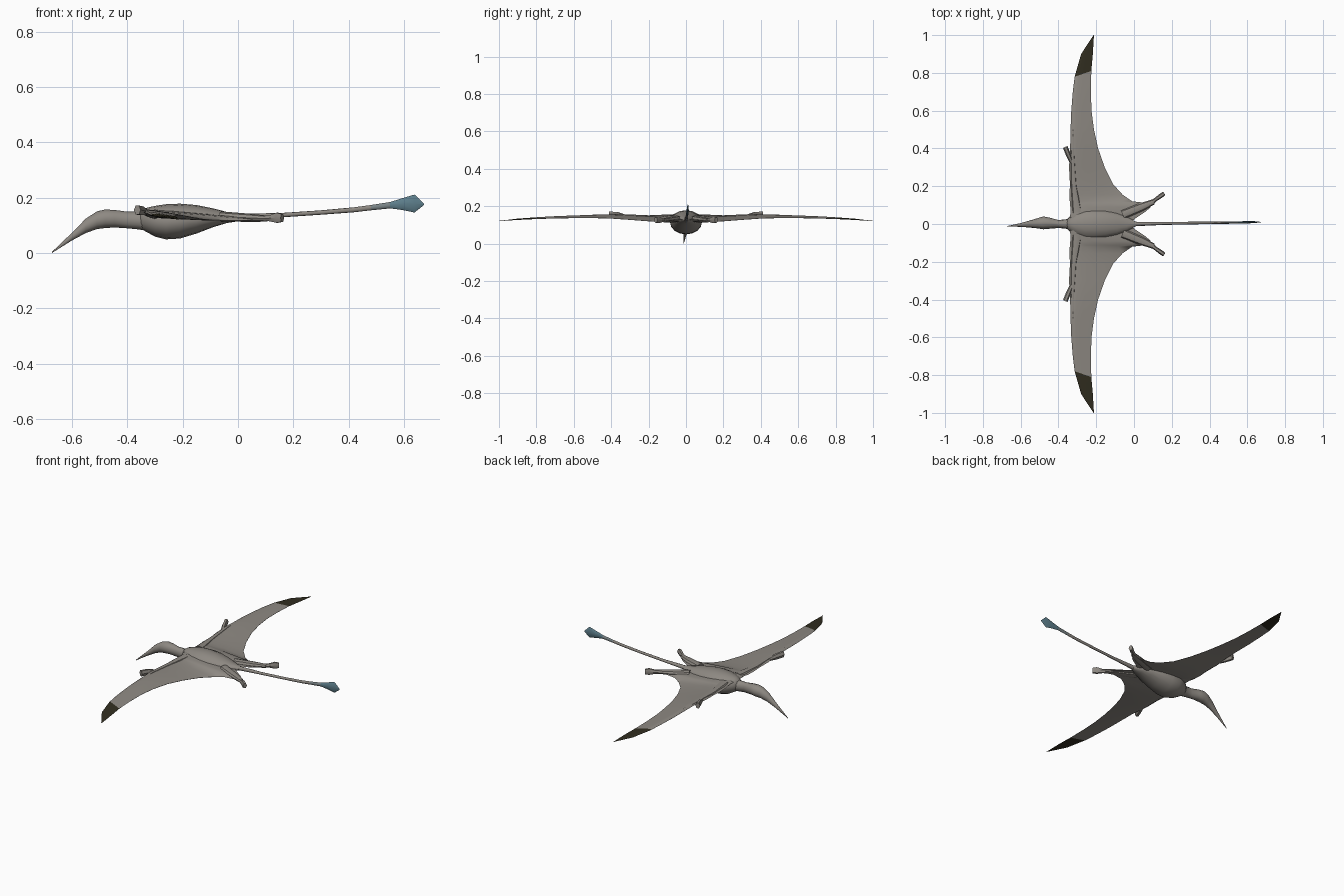
import bpy, bmesh, math
from mathutils import Vector


def material(name, rgb):
    m = bpy.data.materials.new(name)
    m.diffuse_color = (*rgb, 1)
    return m


SKIN = material("grey_skin", (0.27, 0.25, 0.225))
DARK = material("dark_wing_tip", (0.03, 0.026, 0.014))
FADE = material("blue_grey", (0.19, 0.225, 0.235))
BLUE = material("tail_blue", (0.11, 0.21, 0.26))


def loft(name, rings, mats, rule=None, mirror=False, angle=60):
    """Skin a list of closed rings; rule(face centre) picks the material."""
    bm = bmesh.new()
    vs = [[bm.verts.new(p) for p in r] for r in rings]
    n = len(rings[0])
    for a, b in zip(vs, vs[1:]):
        for i in range(n):
            j = (i + 1) % n
            bm.faces.new((a[i], a[j], b[j], b[i]))
    bm.faces.new(vs[0][::-1])
    bm.faces.new(vs[-1])
    bmesh.ops.recalc_face_normals(bm, faces=bm.faces)
    if rule:
        for f in bm.faces:
            f.material_index = rule(f.calc_center_median())
    me = bpy.data.meshes.new(name)
    bm.to_mesh(me)
    bm.free()
    for m in mats:
        me.materials.append(m)
    ob = bpy.data.objects.new(name, me)
    bpy.context.collection.objects.link(ob)
    bpy.ops.object.select_all(action='DESELECT')
    bpy.context.view_layer.objects.active = ob
    ob.select_set(True)
    bpy.ops.object.shade_smooth_by_angle(angle=math.radians(angle))
    if mirror:
        mod = ob.modifiers.new("mirror", 'MIRROR')
        mod.use_axis = (False, True, False)
    return ob


def ring(c, d, rw, rh, n=12):
    """Ellipse around c, crossing the horizontal direction d."""
    side = Vector((-d[1], d[0], 0)).normalized()
    return [Vector(c) + side * rw * math.cos(2 * math.pi * i / n)
            + Vector((0, 0, rh * math.sin(2 * math.pi * i / n))) for i in range(n)]


def profile(rows, n=12):
    """Rings along x from rows of x, y, half width, bottom, top."""
    return [ring((x, y, (b + t) / 2), (1, 0), w, (t - b) / 2, n) for x, y, w, b, t in rows]


# beak, head, neck
loft("head_and_neck", profile([
    (-0.672, -0.012, 0.001, 0.000, 0.004), (-0.60, -0.005, 0.010, 0.045, 0.073),
    (-0.55, 0.0, 0.019, 0.072, 0.124), (-0.51, 0.004, 0.027, 0.086, 0.150),
    (-0.48, 0.006, 0.034, 0.090, 0.157), (-0.445, 0.004, 0.029, 0.092, 0.155),
    (-0.40, 0.0, 0.021, 0.089, 0.149), (-0.36, 0.0, 0.025, 0.085, 0.149),
    (-0.30, 0.0, 0.045, 0.075, 0.155)]), [SKIN])

# torso
loft("torso", profile([
    (-0.36, 0, 0.018, 0.095, 0.145), (-0.335, 0, 0.045, 0.078, 0.162),
    (-0.30, 0, 0.070, 0.059, 0.170), (-0.26, 0, 0.085, 0.049, 0.176),
    (-0.21, 0, 0.085, 0.052, 0.178), (-0.15, 0, 0.076, 0.070, 0.173),
    (-0.09, 0, 0.060, 0.093, 0.161), (-0.04, 0, 0.040, 0.108, 0.148),
    (0.01, 0, 0.012, 0.116, 0.141)], 16), [SKIN])

# tail and its diamond vane
loft("tail", profile([
    (-0.06, 0, 0.020, 0.112, 0.148), (0.0, 0, 0.012, 0.117, 0.142),
    (0.15, 0.003, 0.008, 0.128, 0.144), (0.30, 0.005, 0.007, 0.138, 0.154),
    (0.42, 0.006, 0.006, 0.147, 0.165), (0.48, 0.007, 0.006, 0.154, 0.173),
    (0.55, 0.008, 0.006, 0.161, 0.184)], 8), [SKIN, FADE],
    lambda c: 1 if c.x > 0.49 else 0)
loft("tail_vane", profile([
    (0.55, 0.008, 0.006, 0.161, 0.184), (0.595, 0.009, 0.006, 0.155, 0.198),
    (0.638, 0.010, 0.005, 0.146, 0.211), (0.672, 0.010, 0.001, 0.173, 0.178)], 8), [BLUE])

# wing membrane: y, leading x, trailing x, leading z, trailing z, thickness
WING = [
    (0.0, -0.335, -0.03, 0.145, 0.128, 0.024), (0.035, -0.34, 0.015, 0.145, 0.126, 0.024),
    (0.065, -0.335, 0.06, 0.142, 0.123, 0.026), (0.09, -0.337, 0.09, 0.139, 0.121, 0.026),
    (0.112, -0.34, 0.065, 0.138, 0.119, 0.024), (0.12, -0.34, -0.01, 0.138, 0.118, 0.022),
    (0.155, -0.342, -0.06, 0.138, 0.117, 0.020), (0.21, -0.339, -0.11, 0.139, 0.120, 0.019),
    (0.30, -0.344, -0.155, 0.143, 0.127, 0.019), (0.40, -0.338, -0.19, 0.148, 0.134, 0.018),
    (0.50, -0.336, -0.212, 0.147, 0.137, 0.016), (0.60, -0.332, -0.225, 0.144, 0.137, 0.014),
    (0.70, -0.324, -0.228, 0.141, 0.135, 0.012), (0.795, -0.314, -0.226, 0.137, 0.132, 0.010),
    (0.90, -0.280, -0.218, 0.130, 0.127, 0.007), (1.0, -0.214, -0.212, 0.121, 0.120, 0.001)]
FOIL = [(0, 0), (0.06, 0.45), (0.22, 0.55), (0.5, 0.38), (0.78, 0.2), (1, 0.03),
        (1, -0.03), (0.78, -0.2), (0.5, -0.32), (0.22, -0.4), (0.06, -0.35)]


def wing_ring(y, xl, xt, zl, zt, th):
    # the tip border slants slightly across the wing
    slant = 0.03 if abs(y - 0.795) < 0.01 else 0
    return [(xl + (xt - xl) * u, y + slant * (u - 0.5), zl + (zt - zl) * u + th * v)
            for u, v in FOIL]


loft("wing", [wing_ring(*r) for r in WING], [SKIN, DARK],
     lambda c: 1 if c.y > 0.795 else 0, mirror=True)


# limbs as short tapered tubes: x, y, z, half width, half height
def limb(name, rows, n=8):
    d = Vector(rows[-1][:3]) - Vector(rows[0][:3])
    loft(name, [ring(r[:3], d, r[3], r[4], n) for r in rows], [SKIN], mirror=True, angle=40)


limb("hind_leg", [(-0.06, 0.05, 0.132, 0.025, 0.018), (0.04, 0.09, 0.127, 0.022, 0.015),
                  (0.105, 0.118, 0.124, 0.014, 0.011)])
limb("foot", [(0.085, 0.108, 0.124, 0.013, 0.010), (0.115, 0.130, 0.125, 0.010, 0.012),
              (0.142, 0.149, 0.127, 0.012, 0.021), (0.160, 0.162, 0.126, 0.011, 0.016)], 6)
limb("fingers", [(-0.330, 0.325, 0.146, 0.010, 0.010), (-0.347, 0.365, 0.152, 0.013, 0.018),
                 (-0.364, 0.408, 0.155, 0.013, 0.019)], 6)
# arm bone ridge along the leading edge
limb("arm", [(-0.30, 0.06, 0.140, 0.028, 0.017), (-0.318, 0.2, 0.140, 0.016, 0.011),
             (-0.325, 0.36, 0.148, 0.011, 0.010), (-0.322, 0.50, 0.148, 0.006, 0.006)])
